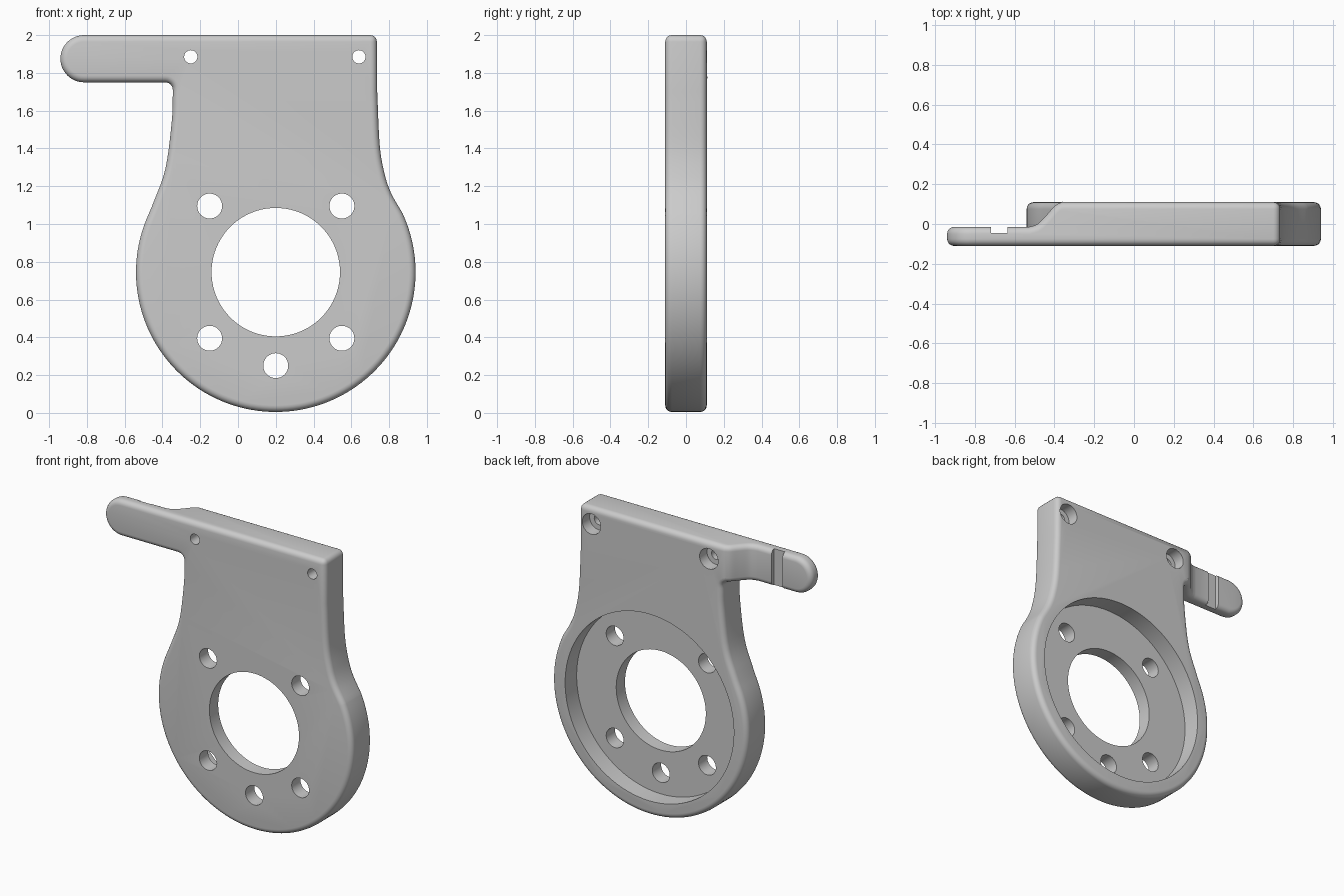
import bpy
import bmesh
from math import cos, sin, radians
from mathutils import Vector

if "Cube" in bpy.data.objects:
    bpy.data.objects.remove(bpy.data.objects["Cube"])

FRONT, BACK = -0.11, 0.11
CX, CZ, RADIUS = 0.2, 0.745, 0.74

grey = bpy.data.materials.new("plain grey")
grey.use_nodes = True
grey.diffuse_color = (0.6, 0.6, 0.6, 1)
grey.node_tree.nodes["Principled BSDF"].inputs["Base Color"].default_value = (0.6, 0.6, 0.6, 1)


def prism(name, points, offset):
    """Solid made by sweeping a closed loop of points along offset."""
    bm = bmesh.new()
    face = bm.faces.new([bm.verts.new(p) for p in points])
    swept = bmesh.ops.extrude_face_region(bm, geom=[face])["geom"]
    verts = [v for v in swept if isinstance(v, bmesh.types.BMVert)]
    bmesh.ops.translate(bm, verts=verts, vec=offset)
    bmesh.ops.recalc_face_normals(bm, faces=bm.faces)
    mesh = bpy.data.meshes.new(name)
    bm.to_mesh(mesh)
    bm.free()
    mesh.materials.append(grey)
    obj = bpy.data.objects.new(name, mesh)
    bpy.context.collection.objects.link(obj)
    return obj


def arc(cx, cz, r, start, end, steps):
    angles = [radians(start + (end - start) * i / steps) for i in range(steps + 1)]
    return [(cx + r * cos(a), cz + r * sin(a)) for a in angles]


def smooth(points, steps=5):
    """Catmull-Rom curve through a few points."""
    p = [Vector(q) for q in points]
    p = [2 * p[0] - p[1]] + p + [2 * p[-1] - p[-2]]
    out = []
    for a, b, c, d in zip(p, p[1:], p[2:], p[3:]):
        for i in range(steps):
            t = i / steps
            out.append(0.5 * (2 * b + (c - a) * t + (2 * a - 5 * b + 4 * c - d) * t ** 2
                              + (3 * b - a - 3 * c + d) * t ** 3))
    return [tuple(q) for q in out + [p[-2]]]


def apply_modifier(obj, mod):
    bpy.context.view_layer.objects.active = obj
    bpy.ops.object.modifier_apply(modifier=mod.name)


def cut(obj, cutter):
    mod = obj.modifiers.new("cut", 'BOOLEAN')
    mod.operation = 'DIFFERENCE'
    mod.solver = 'EXACT'
    mod.object = cutter
    apply_modifier(obj, mod)
    bpy.data.objects.remove(cutter)


def drill(obj, x, z, r, start=-0.3, steps=40):
    """Round hole from depth start out through the back."""
    ring = arc(x, z, r, 0, 360, steps)[:-1]
    cut(obj, prism("drill", [(px, start, pz) for px, pz in ring], (0, 0.3 - start, 0)))


# Plate outline: ring, right neck, top edge, finger, left neck
right_neck = smooth([(0.872, 1.055), (0.81, 1.165), (0.775, 1.27), (0.75, 1.42), (0.737, 1.7)])
left_neck = smooth([(-0.345, 1.7), (-0.35, 1.55), (-0.385, 1.29), (-0.455, 1.095)])
outline = (arc(CX, CZ, RADIUS, 155.5, 384, 90) + right_neck + [(0.735, 2.0)]
           + arc(-0.815, 1.875, 0.125, 90, 270, 24)
           + arc(-0.385, 1.71, 0.04, 90, 10, 6) + left_neck)
plate = prism("bracket_plate", [(x, FRONT, z) for x, z in outline], (0, BACK - FRONT, 0))

# Thin the finger with an S-shaped step
step = smooth([(-0.53, -0.015), (-0.485, 0.0), (-0.44, 0.045), (-0.4, 0.09), (-0.36, 0.112)], 4)
profile = [(-1.1, -0.015)] + step + [(-0.36, 0.3), (-1.1, 0.3)]
cut(plate, prism("finger_step", [(x, y, 1.66) for x, y in profile], (0, 0, 0.6)))

# Rounded outer edges
bevel = plate.modifiers.new("rounded", 'BEVEL')
bevel.width = 0.035
bevel.segments = 5
bevel.limit_method = 'ANGLE'
bevel.angle_limit = radians(60)
bevel.use_clamp_overlap = False
apply_modifier(plate, bevel)

# Round recess in the back and the large bore
drill(plate, CX, CZ, 0.64, -0.015, 96)
drill(plate, CX, CZ, 0.34, steps=80)

# Bolt holes around the bore
for sx in (-1, 1):
    for sz in (-1, 1):
        drill(plate, CX + sx * 0.35, CZ + sz * 0.35, 0.066)
drill(plate, CX, 0.25, 0.066)

# Counterbored mounting holes near the top
for x in (-0.25, 0.64):
    drill(plate, x, 1.885, 0.035)
    drill(plate, x, 1.885, 0.07, 0.03)

# Groove across the back of the finger
groove = [(-0.72, -0.045), (-0.637, -0.045), (-0.637, 0.2), (-0.72, 0.2)]
cut(plate, prism("groove", [(x, y, 1.6) for x, y in groove], (0, 0, 0.6)))

bpy.ops.object.select_all(action='DESELECT')
plate.select_set(True)
bpy.context.view_layer.objects.active = plate
bpy.ops.object.shade_smooth_by_angle(angle=radians(35))
